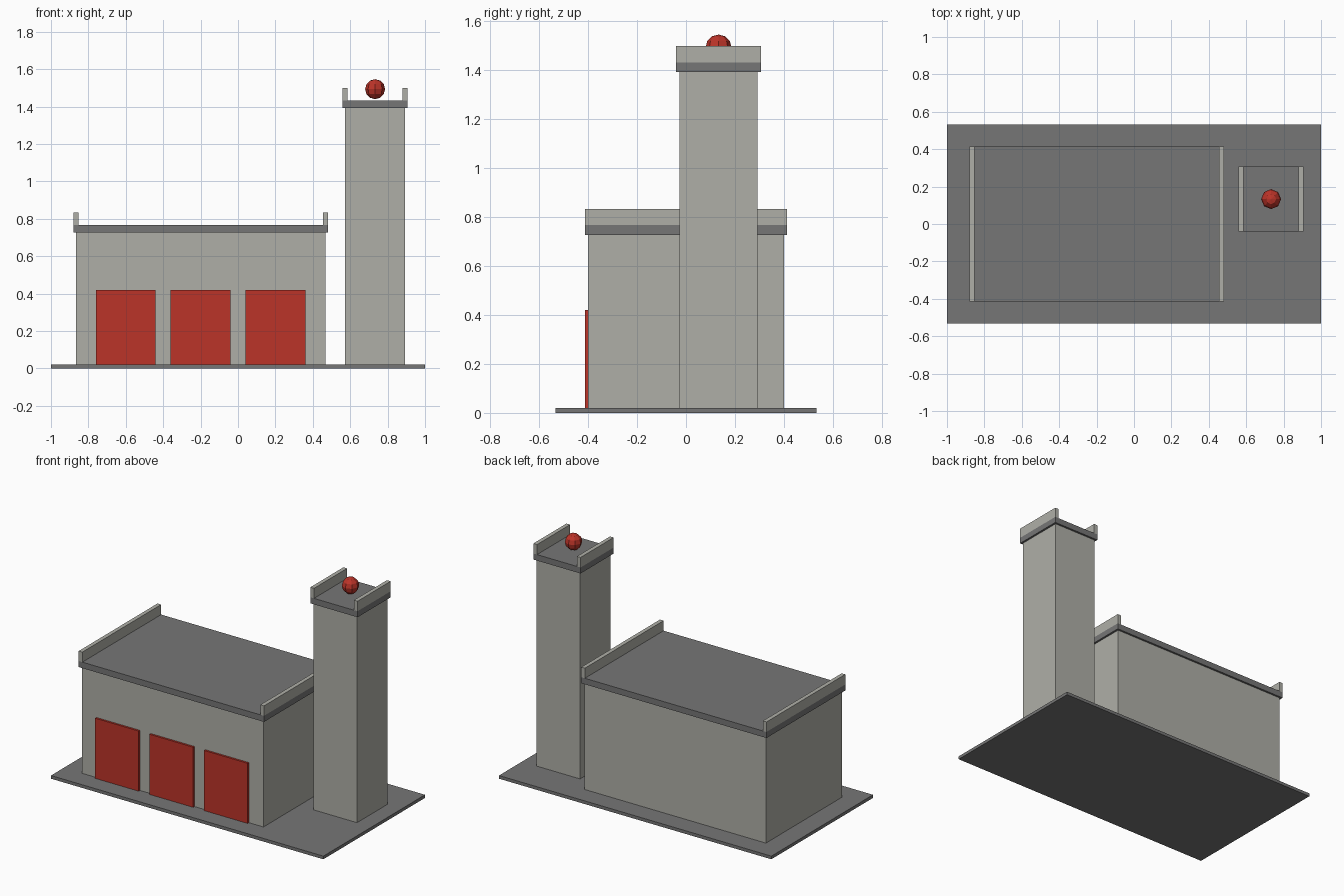
import bpy

cube = bpy.data.objects.get("Cube")
if cube:
    bpy.data.objects.remove(cube, do_unlink=True)


def material(name, rgb):
    mat = bpy.data.materials.new(name)
    mat.use_nodes = True
    color = (*rgb, 1)
    mat.diffuse_color = color
    mat.node_tree.nodes["Principled BSDF"].inputs["Base Color"].default_value = color
    return mat


wall_grey = material("wall grey", (0.43, 0.43, 0.39))
dark_grey = material("dark grey", (0.18, 0.18, 0.18))
red = material("red", (0.5, 0.034, 0.022))


def box(name, mat, x, y, z):
    """Box spanning the given (low, high) range on each axis."""
    spans = (x, y, z)
    bpy.ops.mesh.primitive_cube_add(size=1, location=[(a + b) / 2 for a, b in spans])
    obj = bpy.context.object
    obj.name = name
    obj.scale = [b - a for a, b in spans]
    bpy.ops.object.transform_apply(location=False, rotation=False, scale=True)
    obj.data.materials.append(mat)
    return obj


GROUND = 0.021
LIP = 0.0133       # roof overhang
SLAB = 0.04        # roof thickness
PARAPET = 0.0667   # parapet height
RAIL = 0.0267      # parapet thickness


def block(name, x, y, top):
    """Walls, overhanging roof slab and a parapet along each side."""
    box(name + "_walls", wall_grey, x, y, (GROUND, top))
    rx = (x[0] - LIP, x[1] + LIP)
    ry = (y[0] - LIP, y[1] + LIP)
    roof = top + SLAB
    box(name + "_roof", dark_grey, rx, ry, (top, roof))
    rails = (("right", rx[0]), ("left", rx[1] - RAIL))
    for side, start in rails:
        box(f"{name}_{side}_parapet", wall_grey, (start, start + RAIL), ry,
            (roof, roof + PARAPET))


# Ground slab
box("ground_slab", dark_grey, (-1, 1), (-0.533, 0.533), (0, GROUND))

# Main hall and tower
block("hall", (-0.867, 0.467), (-0.4, 0.4), 0.727)
block("tower", (0.573, 0.893), (-0.027, 0.293), 1.393)

# Garage doors
for i, cx in enumerate((-0.6, -0.2, 0.2)):
    box(f"garage_door_{i + 1}", red, (cx - 0.16, cx + 0.16), (-0.4133, -0.4), (GROUND, 0.42))

# Beacon above the tower roof
bpy.ops.mesh.primitive_uv_sphere_add(segments=8, ring_count=6, radius=0.0533,
                                     location=(0.733, 0.133, 1.493))
beacon = bpy.context.object
beacon.name = "beacon"
beacon.data.materials.append(red)
